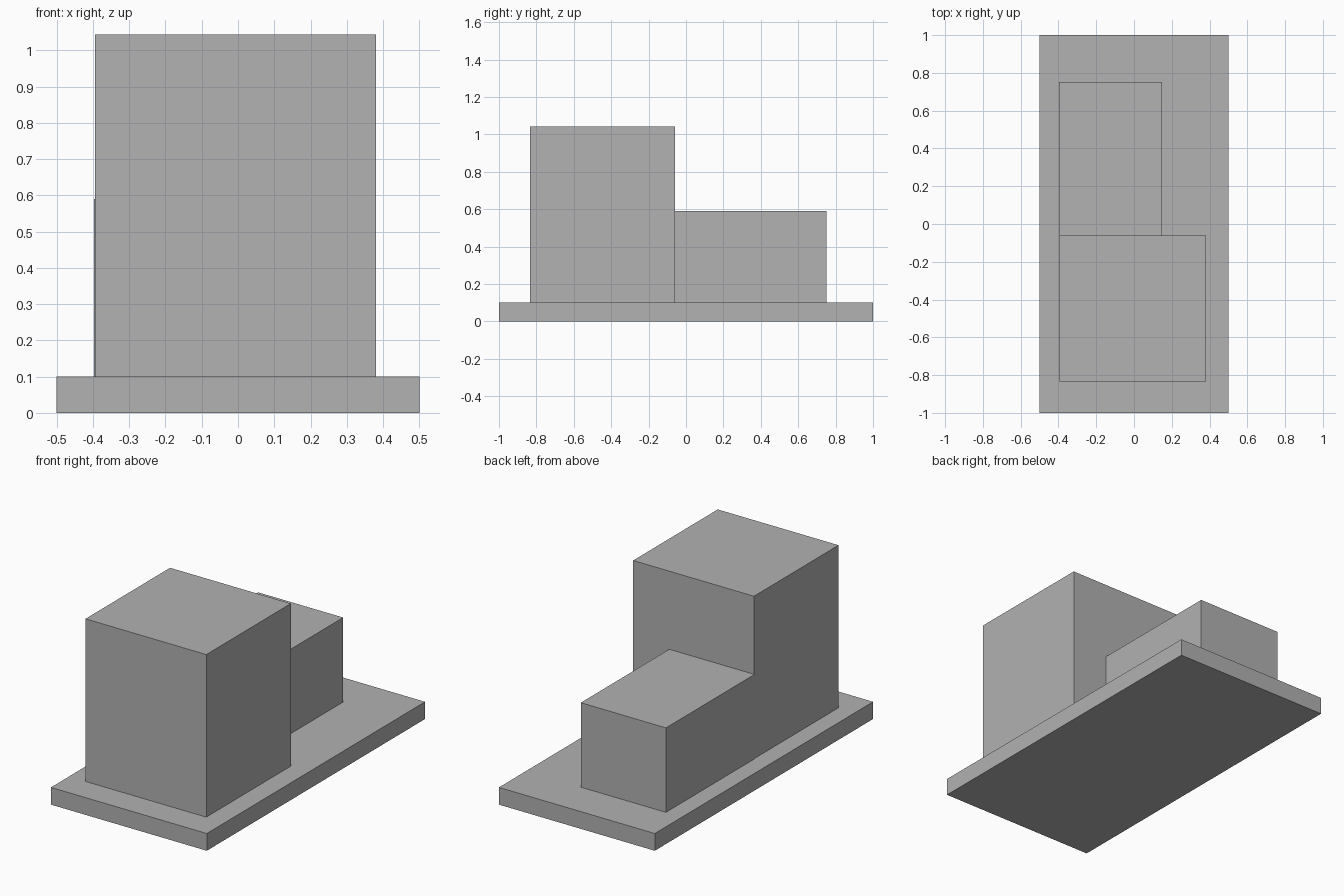
import bpy
from mathutils import Matrix, Vector
import bmesh

# Remove the default object
default = bpy.data.objects.get("Cube")
if default:
    bpy.data.objects.remove(default, do_unlink=True)

# Single plain material
grey = bpy.data.materials.new("light_grey")
grey.use_nodes = True
colour = (0.445, 0.445, 0.445, 1)
grey.diffuse_color = colour
for node in grey.node_tree.nodes:
    if node.type == 'BSDF_PRINCIPLED':
        node.inputs["Base Color"].default_value = colour


def box(name, low, high):
    """Flat-sided box between two opposite corners."""
    low, high = Vector(low), Vector(high)
    bm = bmesh.new()
    bmesh.ops.create_cube(bm, size=1, matrix=Matrix.LocRotScale(
        (low + high) / 2, None, high - low))
    mesh = bpy.data.meshes.new(name)
    bm.to_mesh(mesh)
    bm.free()
    mesh.materials.append(grey)
    obj = bpy.data.objects.new(name, mesh)
    bpy.context.collection.objects.link(obj)
    return obj


# Ground slab, tall front block and low rear block
base_top = 0.1
joint_y = -0.06
box("base_slab", (-0.5, -1, 0), (0.5, 1, base_top))
box("tall_block", (-0.394, -0.835, base_top), (0.381, joint_y, 1.043))
box("low_block", (-0.397, joint_y, base_top), (0.149, 0.751, 0.59))
